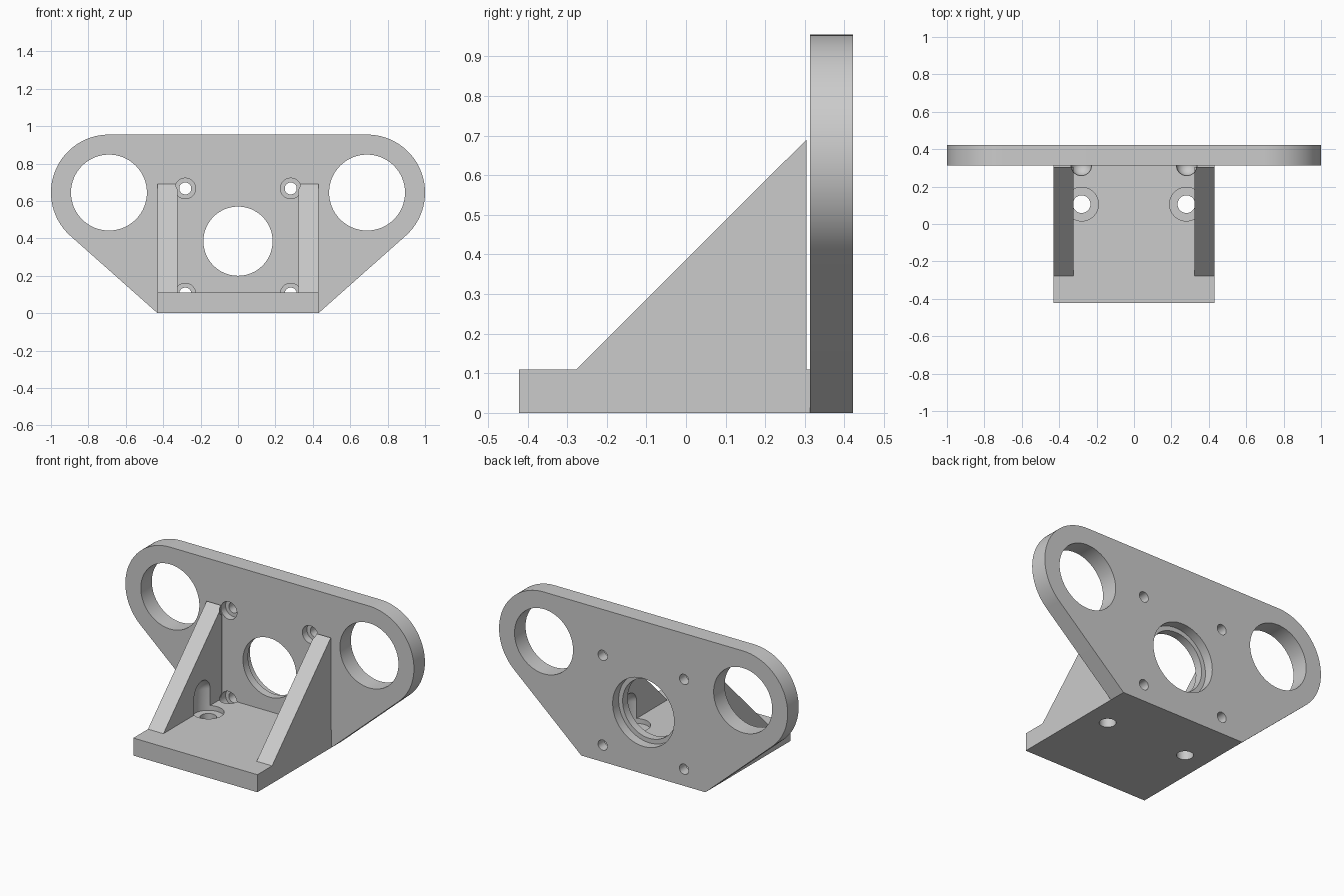
import bpy, bmesh
from math import pi, sin, cos, radians
from mathutils import Matrix, Vector

cube = bpy.data.objects.get("Cube")
if cube:
    bpy.data.objects.remove(cube, do_unlink=True)

grey = bpy.data.materials.new("plain grey")
grey.use_nodes = True
grey.diffuse_color = (0.6, 0.6, 0.6, 1)
grey.node_tree.nodes["Principled BSDF"].inputs["Base Color"].default_value = (0.6, 0.6, 0.6, 1)

HALF = 0.43           # half width of the base
FRONT, BACK = 0.313, 0.422   # faces of the upright plate
BASE_TOP = 0.11


def make_object(name, bm):
    bmesh.ops.recalc_face_normals(bm, faces=bm.faces)
    mesh = bpy.data.meshes.new(name)
    bm.to_mesh(mesh)
    bm.free()
    mesh.materials.append(grey)
    obj = bpy.data.objects.new(name, mesh)
    bpy.context.collection.objects.link(obj)
    return obj


def extruded(name, outline, offset):
    """Solid made by pushing a flat outline along an offset."""
    bm = bmesh.new()
    face = bm.faces.new([bm.verts.new(p) for p in outline])
    result = bmesh.ops.extrude_face_region(bm, geom=[face], use_keep_orig=True)
    moved = [g for g in result["geom"] if isinstance(g, bmesh.types.BMVert)]
    bmesh.ops.translate(bm, verts=moved, vec=offset)
    return make_object(name, bm)


def turned(name, profile, location, facing_front):
    """Solid turned from (radius, height) points."""
    bm = bmesh.new()
    verts = [bm.verts.new((r, 0, h)) for r, h in profile]
    edges = [bm.edges.new(pair) for pair in zip(verts, verts[1:])]
    bmesh.ops.spin(bm, geom=verts + edges, axis=(0, 0, 1), cent=(0, 0, 0),
                   angle=2 * pi, steps=64)
    bmesh.ops.remove_doubles(bm, verts=bm.verts, dist=1e-5)
    turn = Matrix.Rotation(pi / 2 if facing_front else 0, 4, 'X')
    bm.transform(Matrix.Translation(location) @ turn)
    return make_object(name, bm)


def domed(shaft, bottom, seat, head, shoulder):
    """Profile of a screw hole with a round-ended head clearance."""
    dome = [(head * cos(i * pi / 24), shoulder + head * sin(i * pi / 24)) for i in range(12)]
    return [(0, bottom), (shaft, bottom), (shaft, seat), (head, seat)] + dome + [(0, shoulder + head)]


def cut(obj, cutters):
    bpy.context.view_layer.objects.active = obj
    for cutter in cutters:
        mod = obj.modifiers.new("hole", 'BOOLEAN')
        mod.operation, mod.solver, mod.object = 'DIFFERENCE', 'EXACT', cutter
        bpy.ops.object.modifier_apply(modifier=mod.name)


# Upright plate: rounded ears tapering to the width of the base
EAR_X, EAR_Z, EAR_R = 0.69, 0.645, 0.31
arc = [radians(-48.5 + 138.5 * i / 40) for i in range(41)]
right = [(HALF, 0)] + [(EAR_X + EAR_R * cos(a), EAR_Z + EAR_R * sin(a)) for a in arc]
outline = right + [(-x, z) for x, z in reversed(right)]
plate = extruded("back_plate", [(x, FRONT, z) for x, z in outline], Vector((0, BACK - FRONT, 0)))

# Base slab
corners = [(-HALF, -BACK), (HALF, -BACK), (HALF, FRONT), (-HALF, FRONT)]
base = extruded("base", [(x, y, 0) for x, y in corners], Vector((0, 0, BASE_TOP)))

# Triangular side braces, a hair short of the plate
triangle = [(-0.277, BASE_TOP), (0.304, BASE_TOP), (0.304, 0.69)]
braces = [extruded(side + "_brace", [(s * HALF, y, z) for y, z in triangle],
                   Vector((-s * 0.107, 0, 0)))
          for side, s in (("left", 1), ("right", -1))]

# Hole cutters
ears = [turned("ear_cutter", [(0, -0.2), (0.203, -0.2), (0.203, 0.1), (0, 0.1)],
               (s * EAR_X, FRONT, EAR_Z), True) for s in (-1, 1)]
centre = turned("centre_cutter",
                [(0, -0.2), (0.213, -0.2), (0.213, -0.05), (0.185, -0.05), (0.185, 0.1), (0, 0.1)],
                (0, FRONT, 0.385), True)
plate_screws = [turned("plate_screw_cutter", domed(0.032, -0.2, -0.045, 0.055, 0),
                       (s * 0.282, FRONT, z), True) for s in (-1, 1) for z in (0.105, 0.667)]
base_screws = [turned("base_screw_cutter", domed(0.047, -0.05, 0.08, 0.09, 0.215),
                      (s * 0.28, 0.106, 0), False) for s in (-1, 1)]

cut(plate, ears + [centre] + plate_screws)
cut(base, plate_screws + base_screws)
for brace in braces:
    cut(brace, plate_screws + base_screws)

for cutter in ears + [centre] + plate_screws + base_screws:
    bpy.data.objects.remove(cutter, do_unlink=True)

# Smooth the round walls, keep the edges sharp
bpy.ops.object.select_all(action='DESELECT')
for obj in [plate, base] + braces:
    obj.select_set(True)
bpy.context.view_layer.objects.active = plate
bpy.ops.object.shade_smooth_by_angle(angle=radians(30))
